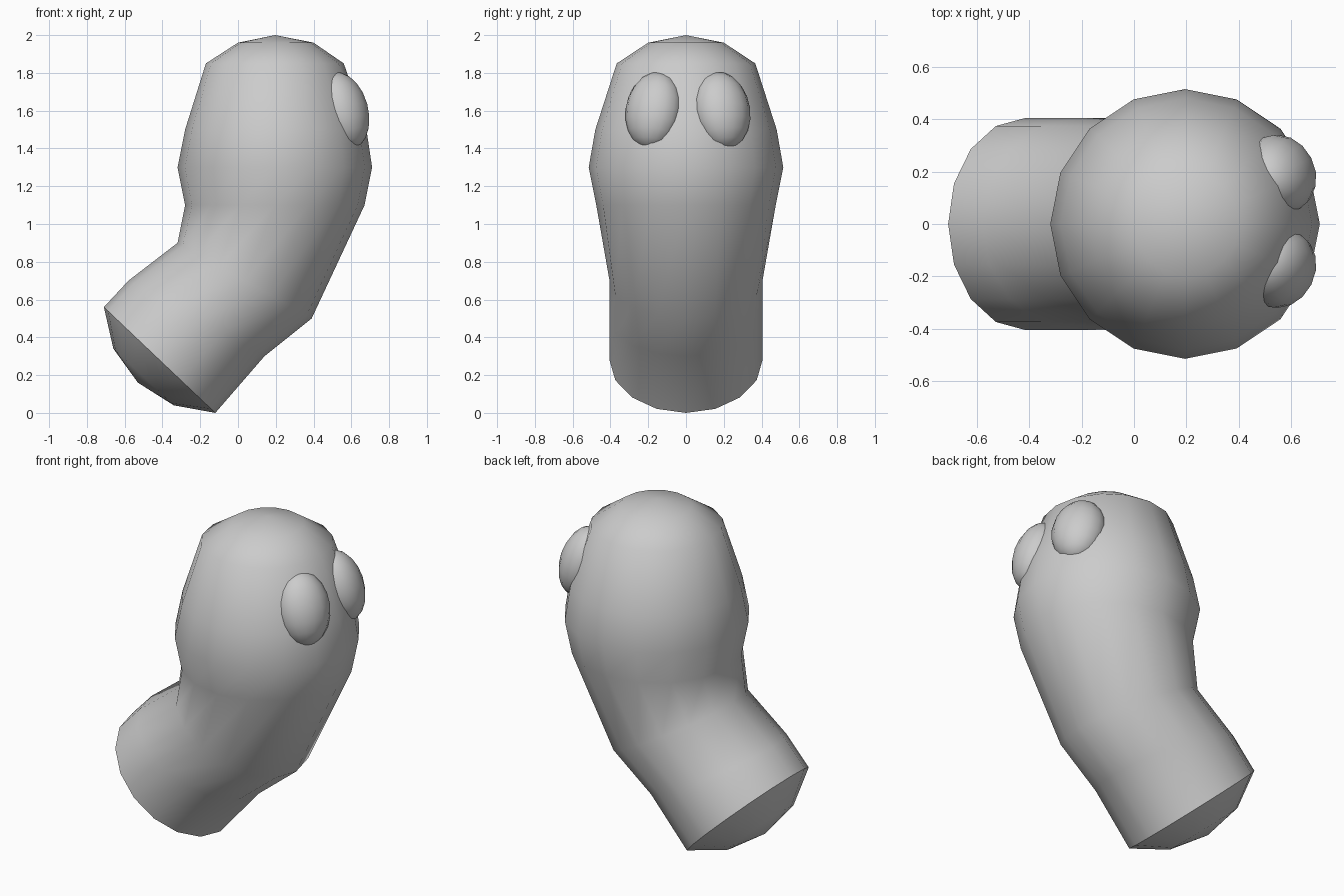
import bpy, bmesh, math
from mathutils import Matrix, Vector

if "Cube" in bpy.data.objects:
    bpy.data.objects.remove(bpy.data.objects["Cube"])

SIDES = 16

# Body cross-sections: (left x, left z, right x, right z, half width in y)
RINGS = [
    (-0.66, 0.34, -0.34, 0.04, 0.22),    # domed base
    (-0.71, 0.56, -0.12, 0.0, 0.405),    # base rim
    (-0.58, 0.70, 0.14, 0.30, 0.405),
    (-0.32, 0.90, 0.39, 0.50, 0.405),    # bend
    (-0.28, 1.10, 0.67, 1.10, 0.475),
    (-0.32, 1.30, 0.71, 1.30, 0.515),    # widest part of the head
    (-0.28, 1.50, 0.68, 1.50, 0.48),
    (-0.17, 1.85, 0.56, 1.85, 0.367),
    (0.0, 1.96, 0.40, 1.96, 0.20),
]
BASE_TIP, TOP_TIP = (-0.53, 0, 0.16), (0.197, 0, 2.0)


def finish(bm, name, angle):
    bmesh.ops.recalc_face_normals(bm, faces=bm.faces)
    me = bpy.data.meshes.new(name)
    bm.to_mesh(me)
    bm.free()
    ob = bpy.data.objects.new(name, me)
    bpy.context.collection.objects.link(ob)
    bpy.ops.object.select_all(action='DESELECT')
    ob.select_set(True)
    bpy.context.view_layer.objects.active = ob
    bpy.ops.object.shade_smooth_by_angle(angle=math.radians(angle))
    return ob


# Bent tubular body, lofted through the rings
bm = bmesh.new()
loops = []
for lx, lz, rx, rz, wy in RINGS:
    left, right = Vector((lx, 0, lz)), Vector((rx, 0, rz))
    mid, half = (left + right) / 2, (right - left) / 2
    loops.append([bm.verts.new(mid + half * math.cos(a) + Vector((0, wy * math.sin(a), 0)))
                  for a in (2 * math.pi * i / SIDES for i in range(SIDES))])
for lo, hi in zip(loops, loops[1:]):
    for i in range(SIDES):
        j = (i + 1) % SIDES
        bm.faces.new((lo[i], lo[j], hi[j], hi[i]))
for loop, tip in ((loops[0], BASE_TIP), (loops[-1], TOP_TIP)):
    pole = bm.verts.new(tip)
    for i in range(SIDES):
        bm.faces.new((loop[i], loop[(i + 1) % SIDES], pole))
finish(bm, "body", 50)

# Flattened oval eyes, leaning back with the head surface
for name, y, side in (("eye_left", 0.19, 1), ("eye_right", -0.17, -1)):
    bm = bmesh.new()
    turn = (Matrix.Translation((0.555, y, 1.6))
            @ Matrix.Rotation(math.radians(27 * side), 4, 'Z')
            @ Matrix.Rotation(math.radians(-17), 4, 'Y')
            @ Matrix.Diagonal((0.13, 0.155, 0.21, 1)))
    bmesh.ops.create_uvsphere(bm, u_segments=16, v_segments=10, radius=1, matrix=turn)
    finish(bm, name, 60)
